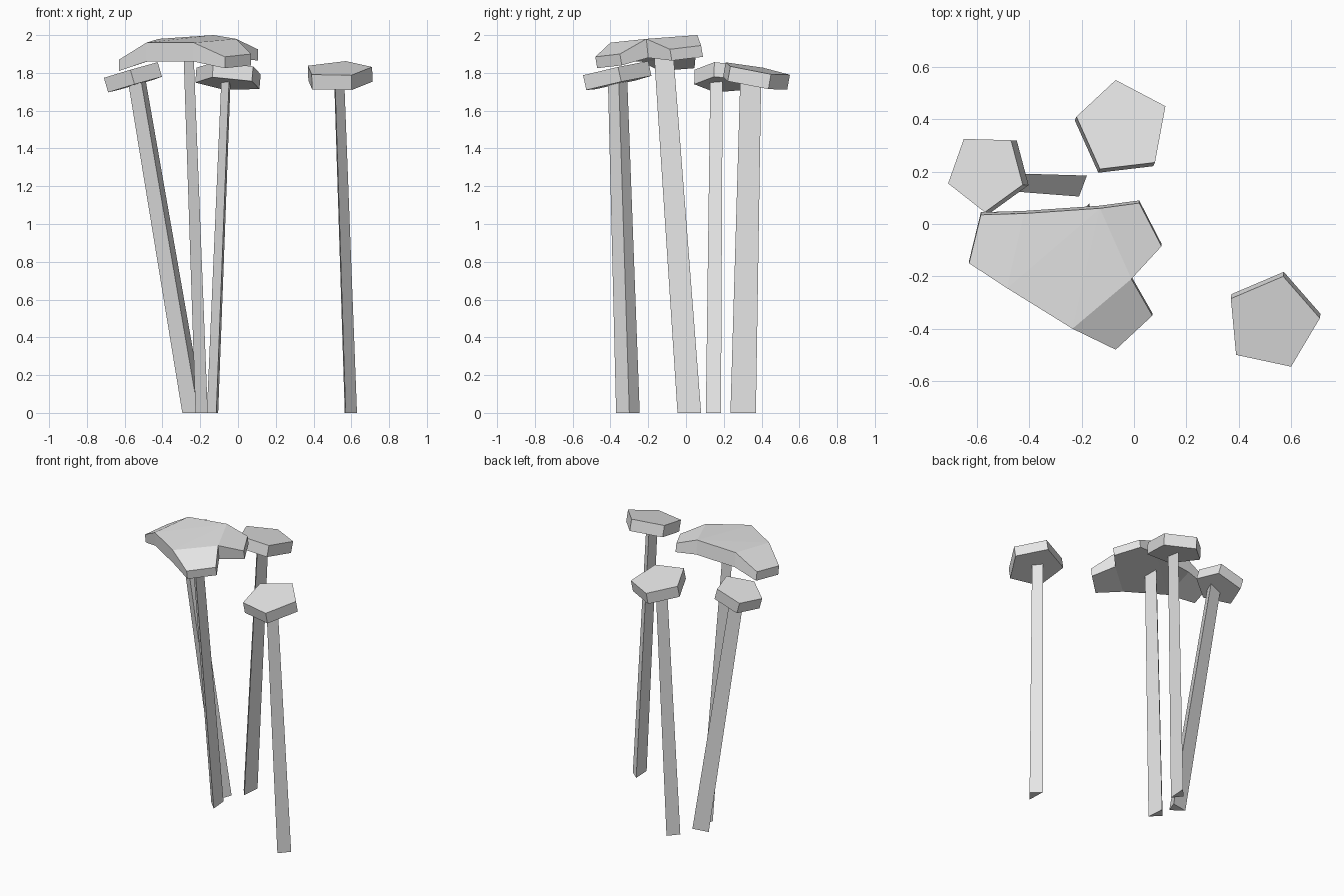
import bpy
import bmesh
from mathutils import Vector

old_cube = bpy.data.objects.get("Cube")
if old_cube:
    bpy.data.objects.remove(old_cube, do_unlink=True)

# Single plain grey for every part
grey = bpy.data.materials.new("light grey")
grey.use_nodes = True
colour = (0.8, 0.8, 0.8, 1)
grey.diffuse_color = colour
grey.node_tree.nodes["Principled BSDF"].inputs["Base Color"].default_value = colour


def build_object(name, points, faces):
    """Make a flat shaded, outward facing mesh object from points and faces."""
    bm = bmesh.new()
    verts = [bm.verts.new(p) for p in points]
    for face in faces:
        bm.faces.new([verts[i] for i in face])
    bmesh.ops.recalc_face_normals(bm, faces=bm.faces)
    mesh = bpy.data.meshes.new(name)
    bm.to_mesh(mesh)
    bm.free()
    mesh.materials.append(grey)
    obj = bpy.data.objects.new(name, mesh)
    bpy.context.collection.objects.link(obj)
    return obj


def slab(name, upper, lower, patches):
    """Close two matching layers of patches with a wall around their open edges."""
    count = len(upper)
    faces = [list(patch) for patch in patches]
    faces += [[i + count for i in reversed(patch)] for patch in patches]
    directed = {(a, b) for p in patches for a, b in zip(p, p[1:] + p[:1])}
    for a, b in sorted(directed):
        if (b, a) not in directed:
            faces.append([b, a, a + count, b + count])
    return build_object(name, upper + lower, faces)


def tilted_cap(name, outline, height, tilt, thickness=0.08):
    """Five sided plate lying on a sloping plane."""
    centre = sum((Vector(p) for p in outline), Vector((0, 0))) / len(outline)
    slope = Vector(tilt)
    upper = [Vector((*p, height + slope.dot(Vector(p) - centre))) for p in outline]
    normal = Vector((-slope.x, -slope.y, 1)).normalized()
    lower = [p - normal * thickness for p in upper]
    slab(name, upper, lower, [list(range(len(outline)))])


def stem(name, triangle, lean, height, taper=0.82):
    """Three sided leaning stalk that narrows toward the top."""
    base = [Vector((*p, 0)) for p in triangle]
    centre = sum(base, Vector()) / len(base)
    shift = Vector((*lean, height))
    top = [centre + (p - centre) * taper + shift for p in base]
    slab(name, top, base, [list(range(len(base)))])


# Small caps
tilted_cap("left_cap",
           [(0.37, -0.285), (0.57, -0.2), (0.71, -0.36), (0.6, -0.545), (0.39, -0.5)],
           height=1.822, tilt=(0.03, 0.22))
tilted_cap("back_cap",
           [(-0.22, 0.41), (-0.07, 0.55), (0.12, 0.45), (0.08, 0.235), (-0.13, 0.21)],
           height=1.82, tilt=(-0.08, -0.18))
tilted_cap("right_cap",
           [(-0.71, 0.155), (-0.65, 0.325), (-0.47, 0.32), (-0.425, 0.15), (-0.57, 0.045)],
           height=1.815, tilt=(0.29, -0.02))

# Large cap: a five sided crown with three drooping lobes
crown = [(-0.13, 0.06, 2), (-0.01, -0.21, 1.98), (-0.235, -0.4, 1.96),
         (-0.485, -0.245, 1.96), (-0.42, 0.04, 1.98)]
lobe_tips = [(0.02, 0.08, 1.945), (0.105, -0.085, 1.925),
             (0.07, -0.35, 1.9), (-0.07, -0.48, 1.885),
             (-0.63, -0.15, 1.87), (-0.585, 0.035, 1.885)]
upper = [Vector(p) for p in crown + lobe_tips]
crown_size = len(crown)
lower = [p + Vector((0, 0.01, -0.1 if i < crown_size else -0.06))
         for i, p in enumerate(upper)]
patches = [[0, i, i + 1] for i in range(1, crown_size - 1)]
for lobe, start in enumerate((0, 1, 3)):
    tip = crown_size + 2 * lobe
    patches.append([start + 1, start, tip, tip + 1])
slab("large_cap", upper, lower, patches)

# Stems
stem("left_stem", [(0.57, -0.37), (0.63, -0.3), (0.565, -0.245)],
     lean=(-0.06, -0.055), height=1.76)
stem("back_stem", [(-0.165, 0.3), (-0.115, 0.235), (-0.105, 0.37)],
     lean=(0.07, 0.04), height=1.76)
stem("right_stem", [(-0.18, 0.185), (-0.21, 0.105), (-0.295, 0.165)],
     lean=(-0.3, 0.015), height=1.76)
stem("large_stem", [(-0.17, 0.08), (-0.16, -0.045), (-0.225, 0.02)],
     lean=(-0.07, -0.135), height=1.89)
